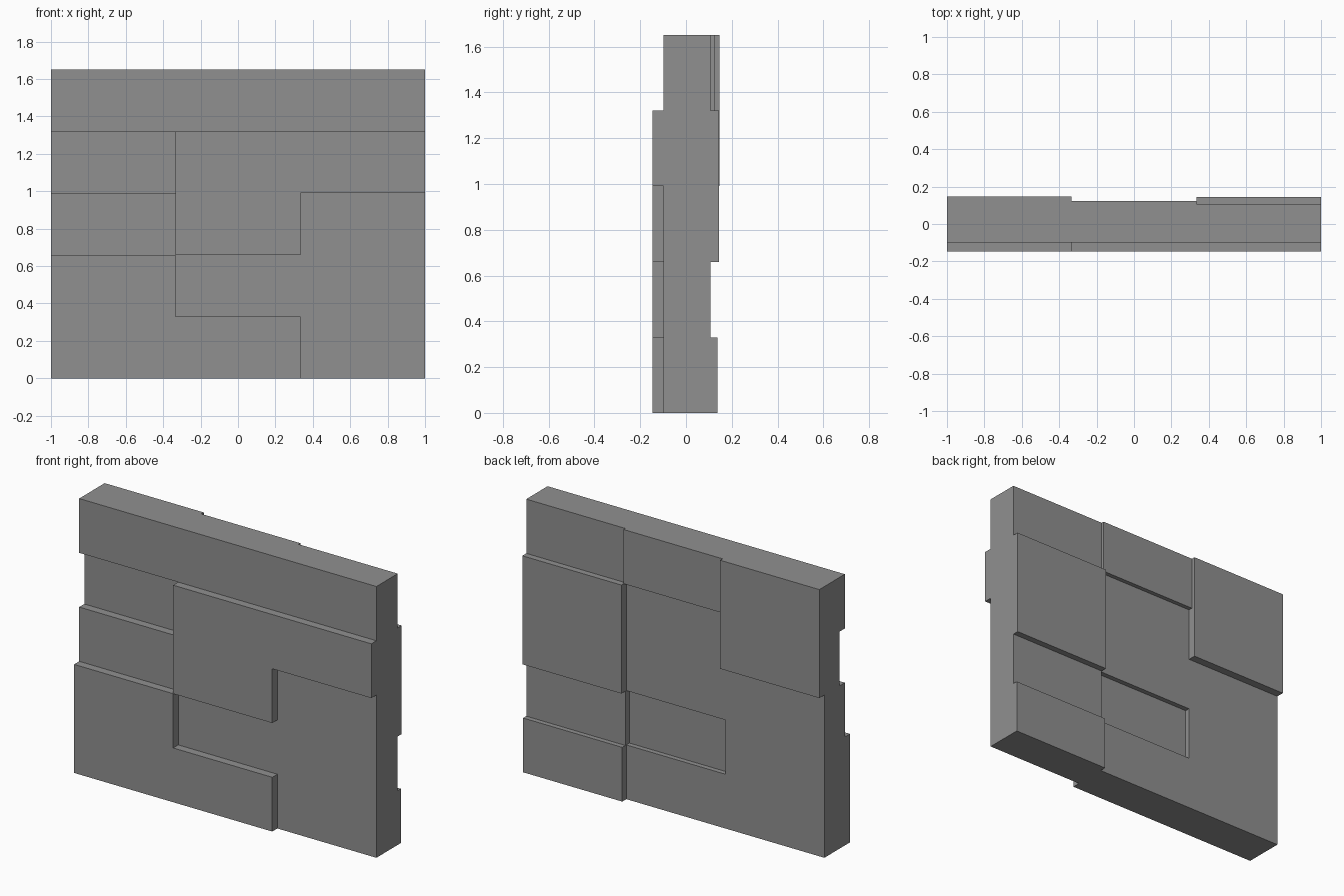
import bpy
import bmesh

cube = bpy.data.objects.get("Cube")
if cube:
    bpy.data.objects.remove(cube, do_unlink=True)

# Single stone colour
stone = bpy.data.materials.new("stone grey")
stone.use_nodes = True
colour = (0.28, 0.28, 0.28, 1)
stone.diffuse_color = colour
stone.node_tree.nodes["Principled BSDF"].inputs["Base Color"].default_value = colour

# Relief of the panel: rows from bottom to top, columns from -x to +x
HIGH, MID, LOW = -0.147, -0.098, -0.049
front = [(HIGH, HIGH, MID),
         (HIGH, MID, MID),
         (MID, HIGH, MID),
         (LOW, HIGH, HIGH),
         (MID, MID, MID)]
BASE = 0.098
back = [(BASE, BASE, 0.137),
        (BASE, 0.068, 0.107),
        (BASE, BASE, 0.145),
        (0.147, BASE, 0.145),
        (0.147, 0.124, 0.107)]

xs = [-1, -1 / 3, 1 / 3, 1]
zs = [0.33 * i for i in range(6)]
ys = sorted({y for row in front + back for y in row})


def solid(i, j, k):
    """True where the stepped panel fills layer j of cell (i, k)."""
    if not (0 <= i < 3 and 0 <= k < 5 and 0 <= j < len(ys) - 1):
        return False
    return front[k][i] <= ys[j] and ys[j + 1] <= back[k][i]


bm = bmesh.new()


def add_side(cell, axis, side):
    """Add the outer face of a filled cell on one side of an axis."""
    u, v = (axis + 1) % 3, (axis + 2) % 3
    ring = [(0, 0), (1, 0), (1, 1), (0, 1)]
    corners = []
    for a, b in ring if side else ring[::-1]:
        c = list(cell)
        c[axis] += side
        c[u] += a
        c[v] += b
        corners.append(bm.verts.new((xs[c[0]], ys[c[1]], zs[c[2]])))
    bm.faces.new(corners)


# Skin the stepped panel, leaving out the inside faces
for i in range(3):
    for j in range(len(ys) - 1):
        for k in range(5):
            if not solid(i, j, k):
                continue
            for axis in range(3):
                for side in (0, 1):
                    near = [i, j, k]
                    near[axis] += 1 if side else -1
                    if not solid(*near):
                        add_side((i, j, k), axis, side)

# Weld the skin and join flat neighbours into clean faces
bmesh.ops.remove_doubles(bm, verts=bm.verts, dist=0.0001)
bmesh.ops.dissolve_limit(bm, angle_limit=0.01, verts=bm.verts, edges=bm.edges)
mesh = bpy.data.meshes.new("stepped_wall_panel")
bm.to_mesh(mesh)
bm.free()
mesh.materials.append(stone)
panel = bpy.data.objects.new("stepped_wall_panel", mesh)
bpy.context.collection.objects.link(panel)
